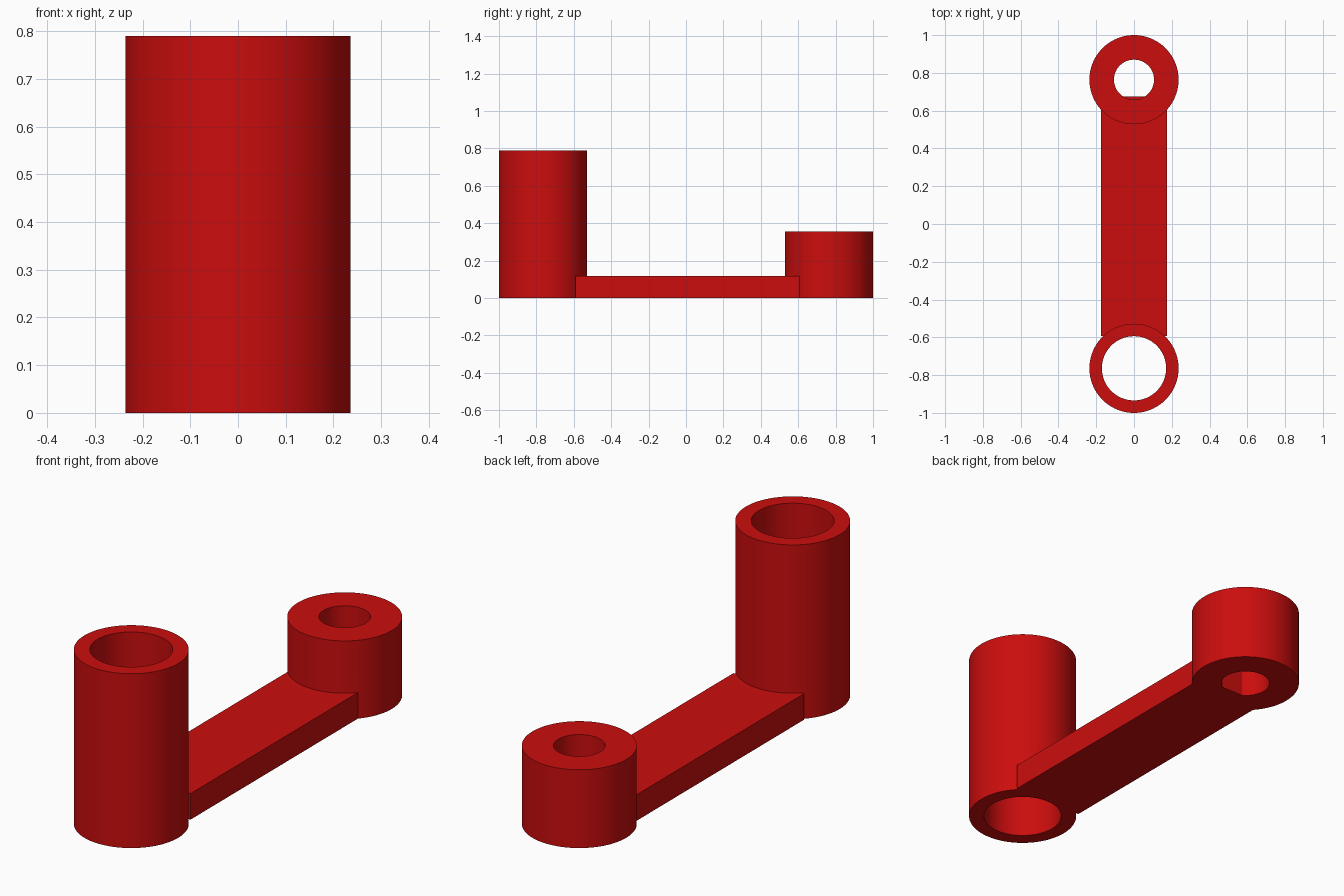
import bpy, bmesh, math

if "Cube" in bpy.data.objects:
    bpy.data.objects.remove(bpy.data.objects["Cube"])

red = bpy.data.materials.new("red")
red.diffuse_color = (0.6, 0.004, 0.004, 1)
red.use_nodes = True
red.node_tree.nodes["Principled BSDF"].inputs["Base Color"].default_value = red.diffuse_color
SIDES = 96


def make_object(name, bm):
    bmesh.ops.recalc_face_normals(bm, faces=bm.faces)
    mesh = bpy.data.meshes.new(name)
    bm.to_mesh(mesh)
    bm.free()
    mesh.materials.append(red)
    obj = bpy.data.objects.new(name, mesh)
    bpy.context.collection.objects.link(obj)
    return obj


def tube(name, y, outer, inner, height):
    # rectangular wall section swept as four rings
    bm = bmesh.new()
    rings = []
    for r, z in ((outer, 0), (outer, height), (inner, height), (inner, 0)):
        rings.append([bm.verts.new((r * math.cos(2 * math.pi * i / SIDES),
                                    y + r * math.sin(2 * math.pi * i / SIDES), z))
                      for i in range(SIDES)])
    for k in range(4):
        a, b = rings[k], rings[(k + 1) % 4]
        for i in range(SIDES):
            j = (i + 1) % SIDES
            bm.faces.new((a[i], a[j], b[j], b[i]))
    return make_object(name, bm)


# Flat connecting bar; its back end pokes slightly into the small bore
bm = bmesh.new()
bmesh.ops.create_cube(bm, size=1)
y0, y1, width, thick = -0.592, 0.674, 0.352, 0.118
for v in bm.verts:
    v.co = (v.co.x * width, (y0 + y1) / 2 + v.co.y * (y1 - y0), (v.co.z + 0.5) * thick)
link = make_object("link_arm", bm)

# Tall wide-bore sleeve at the front, short boss at the back
sleeves = [tube("tall_sleeve", -0.764, 0.236, 0.17, 0.79),
           tube("short_boss", 0.764, 0.236, 0.106, 0.355)]

# Fuse everything into one solid
bpy.context.view_layer.objects.active = link
link.select_set(True)
for part in sleeves:
    mod = link.modifiers.new("fuse", 'BOOLEAN')
    mod.operation = 'UNION'
    mod.solver = 'EXACT'
    mod.object = part
    bpy.ops.object.modifier_apply(modifier=mod.name)
    bpy.data.objects.remove(part)

bpy.ops.object.shade_smooth_by_angle(angle=math.radians(30))
